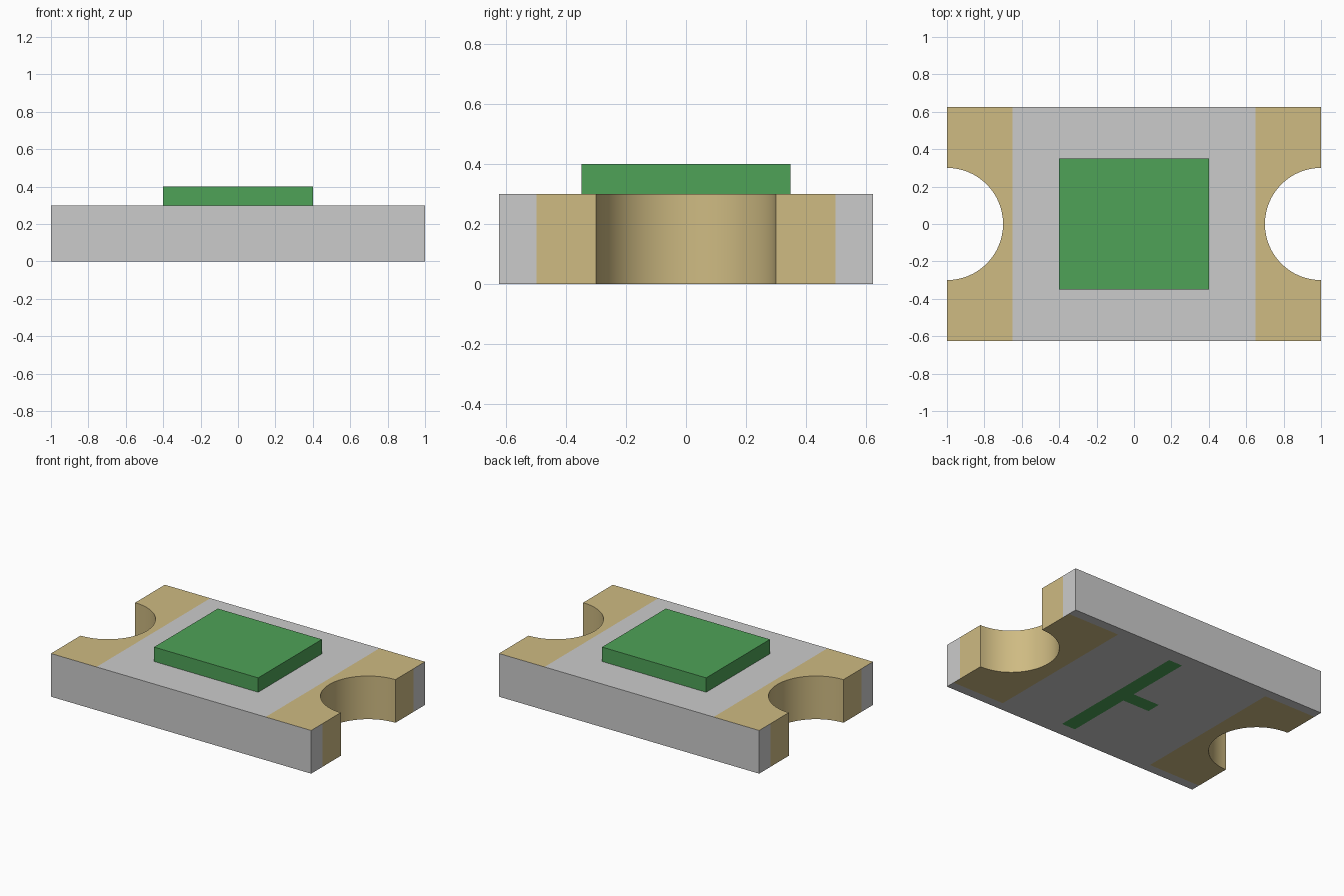
import bpy, bmesh, math
from mathutils import Vector

cube = bpy.data.objects.get("Cube")
if cube:
    bpy.data.objects.remove(cube, do_unlink=True)


def material(name, rgb):
    m = bpy.data.materials.new(name)
    m.use_nodes = True
    m.diffuse_color = (*rgb, 1)
    m.node_tree.nodes["Principled BSDF"].inputs["Base Color"].default_value = (*rgb, 1)
    return m


grey = material("board grey", (0.60, 0.60, 0.60))
gold = material("contact gold", (0.62, 0.495, 0.225))
green = material("lens green", (0.077, 0.36, 0.096))
GREY, GOLD, GREEN = 0, 1, 2

HX, HY, H = 1.0, 0.625, 0.3      # board half length, half width, height
NOTCH, SEG = 0.3, 32             # half-round notch at each end
TOP_PAD, END_PAD = 0.65, 0.5     # limits of the gold on top and ends
PAD_X, PAD_Y = 0.6, 0.56         # limits of the gold underneath
BAR_X0, BAR_X1, BAR_Y = 0.045, 0.15, 0.52   # polarity mark
STEM_X, STEM_Y = -0.16, 0.05


def finish(bm, name, mats):
    bmesh.ops.recalc_face_normals(bm, faces=bm.faces)
    me = bpy.data.meshes.new(name)
    bm.to_mesh(me)
    bm.free()
    for m in mats:
        me.materials.append(m)
    ob = bpy.data.objects.new(name, me)
    bpy.context.collection.objects.link(ob)
    return ob


def cut(bm, axis, value, test):
    """Split only the faces that pass the test along one axis plane."""
    faces = [f for f in bm.faces if test(f)]
    geom = {g for f in faces for g in (*f.verts, *f.edges)}
    co, no = Vector(), Vector()
    co[axis], no[axis] = value, 1
    bmesh.ops.bisect_plane(bm, geom=list(geom) + faces, dist=1e-5,
                           plane_co=co, plane_no=no)


def is_top(f):
    return f.normal.z > 0.9


def is_bottom(f):
    return f.normal.z < -0.9


def is_end(f):
    return abs(f.calc_center_median().x) > HX - 1e-4


# Board outline: right half with its notch, then the same turned half round
right = [(HX, -HY)]
for i in range(SEG + 1):
    a = -math.pi / 2 - math.pi * i / SEG
    right.append((HX + NOTCH * math.cos(a), NOTCH * math.sin(a)))
right.append((HX, HY))
outline = right + [(-x, -y) for x, y in right]

bm = bmesh.new()
base = bm.faces.new([bm.verts.new((x, y, 0)) for x, y in outline])
ext = bmesh.ops.extrude_face_region(bm, geom=[base], use_keep_orig=True)
bmesh.ops.translate(bm, vec=(0, 0, H),
                    verts=[g for g in ext["geom"] if isinstance(g, bmesh.types.BMVert)])
bmesh.ops.recalc_face_normals(bm, faces=bm.faces)

# Colour borders on the top, ends and underside
for s in (-1, 1):
    cut(bm, 0, s * TOP_PAD, is_top)
    cut(bm, 1, s * END_PAD, is_end)
    cut(bm, 0, s * PAD_X, is_bottom)
for s in (-1, 1):
    cut(bm, 1, s * PAD_Y,
        lambda f: is_bottom(f) and abs(f.calc_center_median().x) > PAD_X)


# Polarity mark, cut into the middle of the underside
def is_middle(f):
    return is_bottom(f) and abs(f.calc_center_median().x) < PAD_X


for x in (STEM_X, BAR_X0, BAR_X1):
    cut(bm, 0, x, is_middle)
for s in (-1, 1):
    cut(bm, 1, s * BAR_Y, lambda f: is_middle(f)
        and BAR_X0 < f.calc_center_median().x < BAR_X1)
    cut(bm, 1, s * STEM_Y, lambda f: is_middle(f)
        and STEM_X < f.calc_center_median().x < BAR_X0)

# Colour faces by side and position
for f in bm.faces:
    c = f.calc_center_median()
    x, y = abs(c.x), abs(c.y)
    f.material_index = GREY
    if is_top(f):
        if x > TOP_PAD:
            f.material_index = GOLD
    elif is_bottom(f):
        if x > PAD_X and y < PAD_Y:
            f.material_index = GOLD
        elif (BAR_X0 < c.x < BAR_X1 and y < BAR_Y) or \
             (STEM_X < c.x < BAR_X0 and y < STEM_Y):
            f.material_index = GREEN
    elif y < END_PAD and x > 0.5:
        f.material_index = GOLD
board = finish(bm, "board", (grey, gold, green))

# Lens block on top
bm = bmesh.new()
bmesh.ops.create_cube(bm, size=1)
bmesh.ops.scale(bm, vec=(0.8, 0.7, 0.1), verts=bm.verts)
bmesh.ops.translate(bm, vec=(0, 0, H + 0.05), verts=bm.verts)
finish(bm, "lens", (green,))

# Smooth notch walls, crisp edges elsewhere
bpy.ops.object.select_all(action='DESELECT')
board.select_set(True)
bpy.context.view_layer.objects.active = board
bpy.ops.object.shade_smooth_by_angle(angle=math.radians(30))
